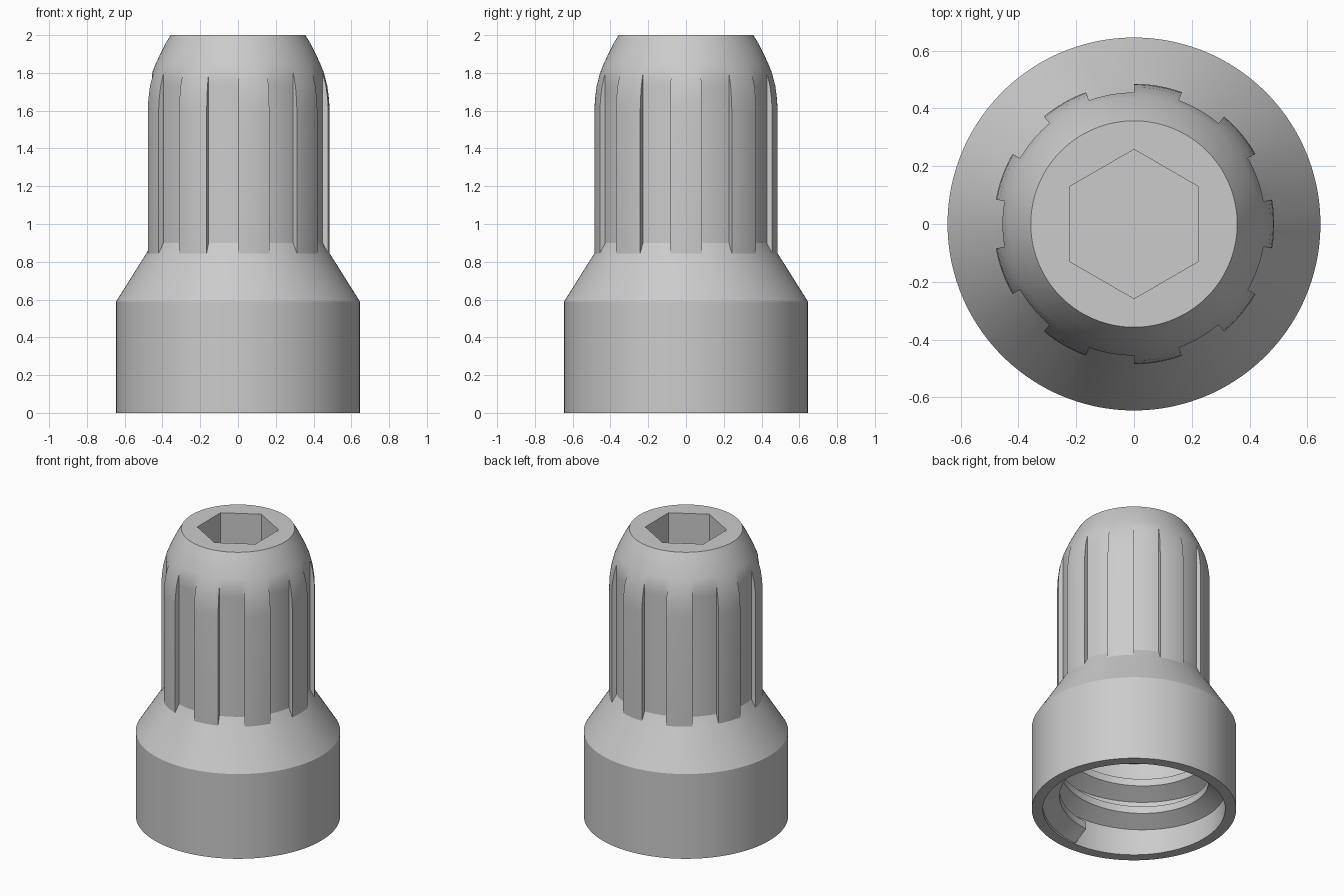
import bpy, bmesh
from math import sin, cos, pi, radians

cube = bpy.data.objects.get("Cube")
if cube:
    bpy.data.objects.remove(cube, do_unlink=True)

grey = bpy.data.materials.new("plain_grey")
grey.use_nodes = True
COLOUR = (0.6, 0.6, 0.6, 1)
grey.diffuse_color = COLOUR
grey.node_tree.nodes["Principled BSDF"].inputs["Base Color"].default_value = COLOUR


def make_object(name, bm):
    bmesh.ops.remove_doubles(bm, verts=bm.verts, dist=1e-5)
    bmesh.ops.recalc_face_normals(bm, faces=bm.faces)
    mesh = bpy.data.meshes.new(name)
    bm.to_mesh(mesh)
    bm.free()
    mesh.materials.append(grey)
    obj = bpy.data.objects.new(name, mesh)
    bpy.context.collection.objects.link(obj)
    return obj


def smooth(obj):
    bpy.ops.object.select_all(action='DESELECT')
    obj.select_set(True)
    bpy.context.view_layer.objects.active = obj
    bpy.ops.object.shade_smooth_by_angle(angle=radians(25))


def skin(bm, columns, closed):
    """Join matching points of neighbouring columns with quads."""
    rows = [[bm.verts.new(p) for p in col] for col in columns]
    pairs = list(zip(rows, rows[1:])) + ([(rows[-1], rows[0])] if closed else [])
    for a, b in pairs:
        for i in range(len(a) - 1):
            bm.faces.new((a[i], b[i], b[i + 1], a[i + 1]))
    return rows


# Body: turned profile from the cavity ceiling, round the rim, up to the top
R, FLOOR = 0.485, 0.455
lower = [(0, 0.66), (0.575, 0.66), (0.575, 0), (0.645, 0), (0.645, 0.59), (R, 0.845)]
rib = [(R, 0.9), (R, 1.6), (0.482, 1.66), (0.473, 1.73), (FLOOR, 1.8)]
groove = [(FLOOR, z) for r, z in rib]
dome = [(0.435, 1.85), (0.412, 1.9), (0.387, 1.95), (0.357, 2), (0, 2)]

GROOVES, STEPS = 9, 8
half = pi / GROOVES
columns = []
for g in range(GROOVES):
    for part, middle in enumerate((groove, rib)):
        for s in range(STEPS + 1):
            a = pi / 2 + half * (2 * g + part + s / STEPS)
            columns.append([(r * cos(a), r * sin(a), z) for r, z in lower + middle + dome])
bm = bmesh.new()
skin(bm, columns, True)
body = make_object("grooved_body", bm)

# Hexagonal socket in the top
bm = bmesh.new()
bmesh.ops.create_cone(bm, cap_ends=True, segments=6, radius1=0.258, radius2=0.258, depth=1.2)
bmesh.ops.translate(bm, verts=bm.verts, vec=(0, 0, 2))
cutter = make_object("socket_cutter", bm)
cutter.hide_render = True
cut = body.modifiers.new("hex_socket", 'BOOLEAN')
cut.object = cutter
cut.solver = 'EXACT'
bpy.context.view_layer.objects.active = body
bpy.ops.object.modifier_apply(modifier=cut.name)
bpy.data.objects.remove(cutter, do_unlink=True)
smooth(body)

# Internal thread: a tapered ridge swept up a helix
PITCH, TURNS, SEGMENTS = 0.2, 2.4, 64
section = [(0.577, 0), (0.47, 0.06), (0.47, 0.11), (0.577, 0.16)]
columns = []
for i in range(int(TURNS * SEGMENTS) + 1):
    t = i / SEGMENTS
    a = 2 * pi * t - pi / 2
    columns.append([(r * cos(a), r * sin(a), 0.005 + z + PITCH * t)
                    for r, z in section + section[:1]])
bm = bmesh.new()
rows = skin(bm, columns, False)
bm.faces.new(rows[0][:-1])
bm.faces.new(rows[-1][:-1])
smooth(make_object("internal_thread", bm))
